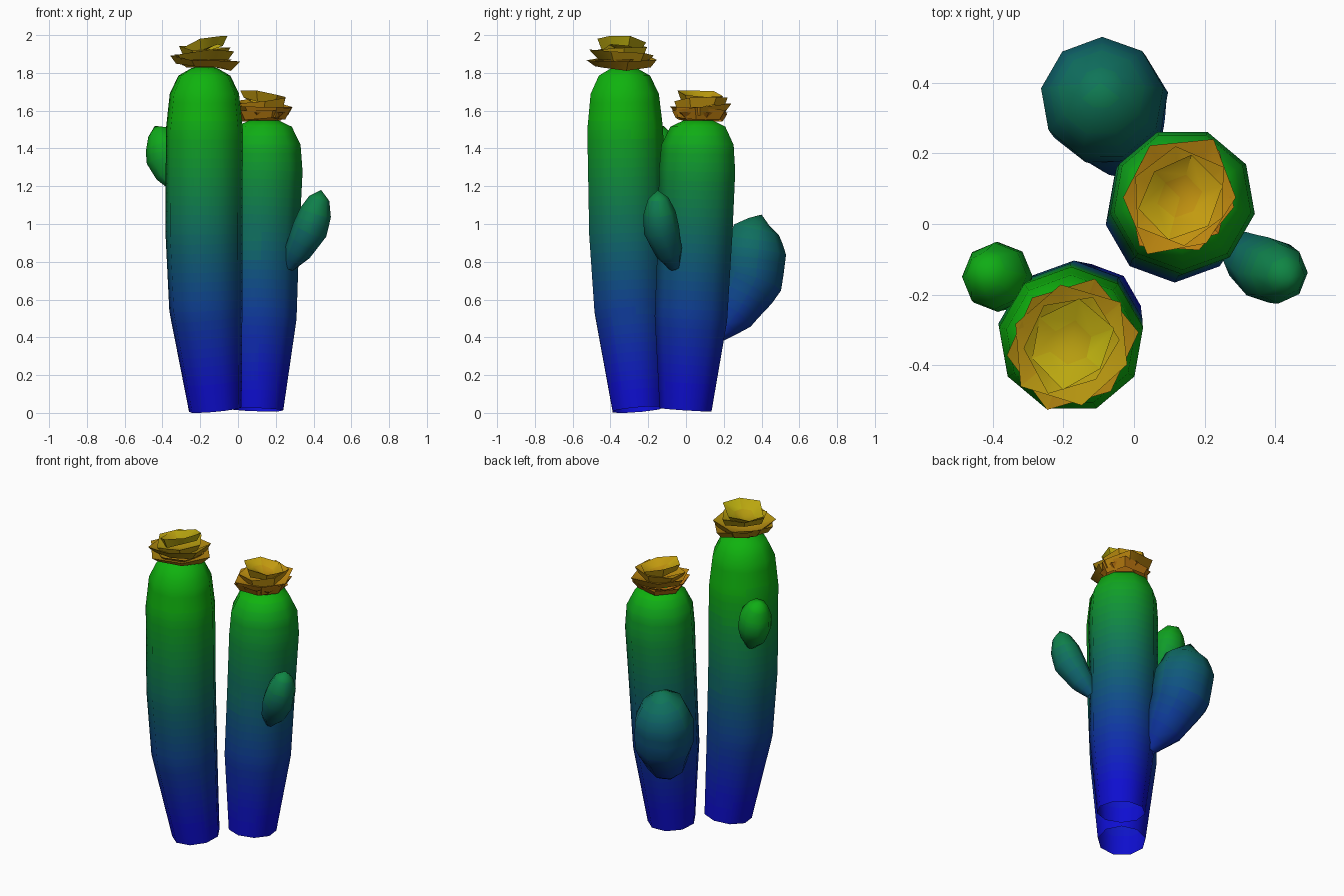
import bpy, math, random
from mathutils import Vector, Color

if "Cube" in bpy.data.objects:
    bpy.data.objects.remove(bpy.data.objects["Cube"])

BLUE, GREEN = Vector((0.055, 0.055, 0.82)), Vector((0.06, 0.70, 0.055))
LEVELS = 30


def material(name, rgb):
    """Material from a display (sRGB) colour."""
    m = bpy.data.materials.new(name)
    m.diffuse_color = (*Color(rgb).from_srgb_to_scene_linear(), 1)
    m.use_nodes = True
    m.node_tree.nodes["Principled BSDF"].inputs["Base Color"].default_value = m.diffuse_color
    return m


# height gradient as a ladder of materials
ladder = [material(f"gradient_{i}", BLUE.lerp(GREEN, i / (LEVELS - 1))) for i in range(LEVELS)]


def make_object(name, verts, faces, mats, angle):
    me = bpy.data.meshes.new(name)
    me.from_pydata(verts, [], faces)
    for m in mats:
        me.materials.append(m)
    ob = bpy.data.objects.new(name, me)
    bpy.context.collection.objects.link(ob)
    bpy.ops.object.select_all(action='DESELECT')
    ob.select_set(True)
    bpy.context.view_layer.objects.active = ob
    bpy.ops.object.shade_smooth_by_angle(angle=math.radians(angle))
    return ob


def paint(ob, z0, z1):
    """Pick each face's material from its height."""
    top = len(ob.data.materials) - 1
    for p in ob.data.polygons:
        f = (p.center.z - z0) / (z1 - z0)
        p.material_index = round(max(0, min(1, f)) * top)


def stem(name, pts, sides=9, phase=0.0):
    """Swept tube through (x, y, z, radius) points, closed by a tip and open below."""
    rows = []
    for a, b in zip(pts, pts[1:]):
        n = max(1, round(abs(b[2] - a[2]) / 0.05))
        rows += [Vector(a).lerp(Vector(b), i / n) for i in range(n)]
    rows.append(Vector(pts[-1]))
    verts, faces = [], []
    for i, r in enumerate(rows[:-1]):
        t = (rows[i + 1].xyz - rows[max(i - 1, 0)].xyz).normalized()
        u = (Vector((1, 0, 0)) - t * t.x).normalized()
        v = t.cross(u)
        for k in range(sides):
            a = math.radians(phase) + k * math.tau / sides
            verts.append(r.xyz + (u * math.cos(a) + v * math.sin(a)) * r.w)
    tip = len(verts)
    verts.append(rows[-1].xyz)
    for i in range(len(rows) - 2):
        for k in range(sides):
            j = (k + 1) % sides
            faces.append([i * sides + k, i * sides + j, (i + 1) * sides + j, (i + 1) * sides + k])
    for k in range(sides):
        faces.append([tip - sides + k, tip - sides + (k + 1) % sides, tip])
    paint(make_object(name, verts, faces, ladder, 65), 0.12, 1.55)


def flower(name, x, y, z, layers, low, high, seed):
    """Stack of tilted, crinkled six-sided cups: (radius, rim height, tilt x, tilt y, turn)."""
    rnd = random.Random(seed)
    verts, faces = [], []
    for r, h, tx, ty, turn in layers:
        base = len(verts)
        verts.append((x, y, z + h - 0.05))
        # rings: bowl inside, rim, foot of the outer wall
        for ring, drop in ((0.5, 0.03), (1.0, 0.0), (0.8, 0.045)):
            for k in range(6):
                a = math.radians(turn) + k * math.tau / 6
                rr = r * ring * rnd.uniform(0.9, 1.06) * (1 + 0.08 * math.cos(2 * (a - 0.87)))
                px, py = rr * math.cos(a), rr * math.sin(a)
                verts.append((x + px, y + py, z + h - drop + tx * px + ty * py
                              + rnd.uniform(-0.009, 0.009)))
        for k in range(6):
            j = (k + 1) % 6
            b, m, f = base + 1, base + 7, base + 13
            faces += [[base, b + k, b + j], [b + k, m + k, m + j, b + j], [f + k, f + j, m + j, m + k]]
    # collar under the lowest cup
    base = len(verts)
    for rad, h in ((0.10, -0.012), (0.15, 0.03)):
        for k in range(6):
            a = k * math.tau / 6 + 0.3
            verts.append((x + rad * math.cos(a), y + rad * math.sin(a), z + h))
    for k in range(6):
        j = (k + 1) % 6
        faces.append([base + k, base + j, base + 6 + j, base + 6 + k])
    low, high = Vector(low), Vector(high)
    mats = [material(f"{name}_{i}", low.lerp(high, i / 5)) for i in range(6)]
    paint(make_object(name, verts, faces, mats, 40), z, z + 0.14)


# two columns
stem("tall_column", [(-0.12, -0.255, 0.017, 0.142), (-0.17, -0.30, 0.55, 0.197),
                     (-0.18, -0.318, 0.95, 0.207), (-0.178, -0.328, 1.5, 0.207),
                     (-0.178, -0.33, 1.69, 0.186), (-0.178, -0.33, 1.785, 0.14),
                     (-0.178, -0.33, 1.825, 0.07), (-0.178, -0.33, 1.84, 0)], phase=-110)
stem("short_column", [(0.10, 0.002, 0.017, 0.142), (0.115, 0.032, 0.5, 0.198),
                      (0.125, 0.055, 0.95, 0.203), (0.137, 0.065, 1.28, 0.208),
                      (0.137, 0.067, 1.42, 0.197), (0.137, 0.067, 1.515, 0.15),
                      (0.137, 0.067, 1.548, 0.08), (0.137, 0.067, 1.56, 0)], phase=70)

# three side arms
stem("back_arm", [(0.015, 0.155, 0.40, 0.04), (-0.03, 0.24, 0.52, 0.12),
                  (-0.075, 0.335, 0.70, 0.176), (-0.09, 0.355, 0.86, 0.176),
                  (-0.092, 0.37, 0.97, 0.125), (-0.095, 0.40, 1.05, 0)], phase=90)
stem("right_arm", [(0.27, -0.06, 0.77, 0.03), (0.315, -0.09, 0.85, 0.072),
                   (0.38, -0.13, 0.97, 0.095), (0.41, -0.14, 1.06, 0.085),
                   (0.43, -0.147, 1.135, 0.055), (0.44, -0.15, 1.18, 0)], sides=8)
stem("left_arm", [(-0.33, -0.19, 1.19, 0.03), (-0.36, -0.17, 1.26, 0.075),
                  (-0.385, -0.15, 1.34, 0.10), (-0.395, -0.147, 1.42, 0.095),
                  (-0.42, -0.135, 1.485, 0.06), (-0.44, -0.12, 1.52, 0)], sides=8)

# blossoms
flower("tall_blossom", -0.178, -0.34, 1.84,
       [(0.185, 0.035, -0.08, 0.03, 10), (0.172, 0.06, 0.05, -0.08, 40),
        (0.145, 0.095, -0.08, 0.10, 65), (0.125, 0.128, 0.26, -0.08, 20)],
       (0.68, 0.50, 0.06), (0.74, 0.69, 0.06), 3)
flower("short_blossom", 0.13, 0.075, 1.56,
       [(0.172, 0.035, 0.08, -0.05, 50), (0.175, 0.065, -0.06, 0.06, 0),
        (0.15, 0.1, 0.06, 0.08, 35), (0.122, 0.133, -0.16, -0.04, 15)],
       (0.72, 0.45, 0.06), (0.78, 0.65, 0.06), 8)
